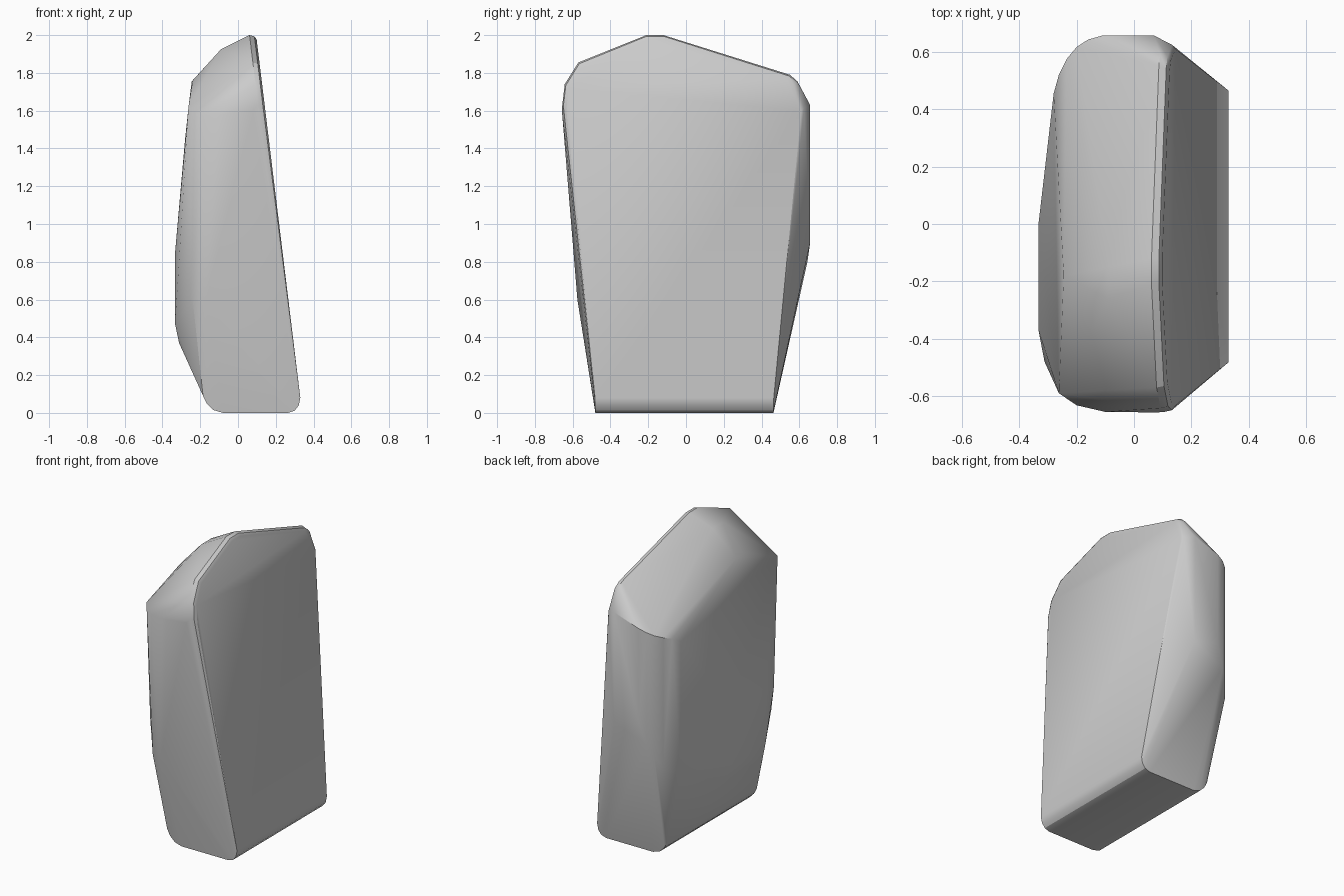
import bpy, bmesh, math

if "Cube" in bpy.data.objects:
    bpy.data.objects.remove(bpy.data.objects["Cube"])

pts = []

def front_x(z):
    return 0.34 - 0.122 * z

# leaning front slab: outline in (y, z), with a small rounded rim
outline = [(-.655, 1.63), (-.642, 1.74), (-.57, 1.855), (-.21, 2.0), (-.12, 2.0),
           (.55, 1.79), (.59, 1.755), (.63, 1.62)]
for y, z in outline:
    for inset, back in ((.025, 0), (.007, .01), (0, .035)):
        yy = y * (1 - inset * 1.3)
        zz = z - inset * .9
        pts.append((front_x(zz) - back, yy, zz))

# foot: rounded front and rear bottom edges, same profile at both sides
foot = [(.33, .08), (.322, .04), (.3, .012), (.265, 0),
        (-.08, 0), (-.13, .015), (-.165, .05), (-.185, .09)]
for x, z in foot:
    pts += [(x, -.48 - z * .02, z), (x, .463 + z * .02, z)]

# rounded vertical corner on the +y side: (x, y, lower z, upper z)
corner = [(.07, .657, .9, 1.63), (-.11, .657, .95, 1.57), (-.16, .643, .8, 1.55),
          (-.2, .617, .72, 1.53), (-.235, .575, .65, 1.51), (-.262, .52, .61, 1.49),
          (-.28, .455, .58, 1.45)]
for x, y, lo, hi in corner:
    pts += [(x, y, lo), (x, y, hi)]

# -y side with its chamfered rear edge
pts += [(.08, -.657, 1.6), (-.1, -.655, 1.58), (-.2, -.632, 1.57), (-.262, -.59, 1.62),
        (-.17, -.575, .6), (-.24, -.555, .6), (-.312, -.48, .8)]

# rear face bulge
pts += [(-.333, 0, .85), (-.333, -.37, .85), (-.333, 0, .47), (-.333, -.36, .47),
        (-.312, -.36, .37), (-.312, .05, .37)]

# sloping crown
pts += [(-.09, -.15, 1.925), (-.09, -.26, 1.925), (-.245, -.18, 1.755), (-.24, -.26, 1.76)]

bm = bmesh.new()
for p in pts:
    bm.verts.new(p)
res = bmesh.ops.convex_hull(bm, input=bm.verts[:])
loose = [v for v in bm.verts if not v.link_faces]
bmesh.ops.delete(bm, geom=loose, context='VERTS')
bmesh.ops.dissolve_limit(bm, angle_limit=math.radians(1.5), verts=bm.verts[:], edges=bm.edges[:])
bmesh.ops.recalc_face_normals(bm, faces=bm.faces[:])

mesh = bpy.data.meshes.new("stone_slab")
bm.to_mesh(mesh)
bm.free()
slab = bpy.data.objects.new("stone_slab", mesh)
bpy.context.collection.objects.link(slab)
bpy.context.view_layer.objects.active = slab
slab.select_set(True)
bpy.ops.object.shade_smooth_by_angle(angle=math.radians(30))
